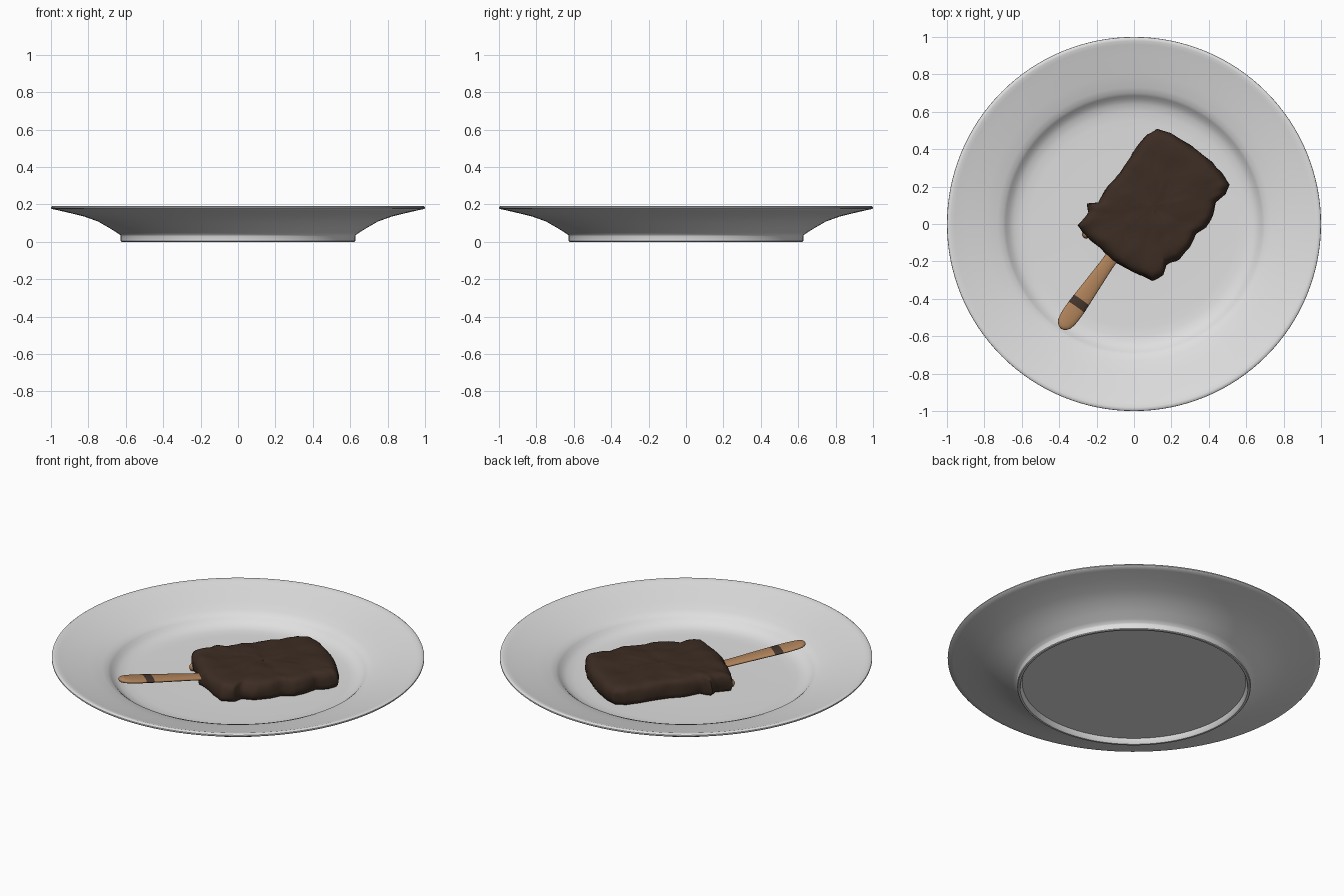
import bpy
import bmesh
from math import sin, cos, pi
from mathutils import Vector, noise

cube = bpy.data.objects.get("Cube")
if cube:
    bpy.data.objects.remove(cube, do_unlink=True)


def material(name, color):
    mat = bpy.data.materials.new(name)
    mat.use_nodes = True
    mat.diffuse_color = (*color, 1)
    bsdf = next(n for n in mat.node_tree.nodes if n.type == 'BSDF_PRINCIPLED')
    bsdf.inputs["Base Color"].default_value = (*color, 1)
    return mat


white = material("white_ceramic", (.74, .74, .74))
chocolate = material("chocolate", (.046, .026, .017))
wood = material("wood", (.42, .22, .1))
dark = material("dark_stripe", (.055, .035, .024))


def finish(obj, angle):
    bpy.ops.object.select_all(action='DESELECT')
    obj.select_set(True)
    bpy.context.view_layer.objects.active = obj
    bpy.ops.object.shade_smooth_by_angle(angle=angle)


def loft(name, rings, start, end, mats, angle, rule=None):
    """Skin closed rings of points and close both ends on a pole point."""
    bm = bmesh.new()
    loops = [[bm.verts.new(p) for p in ring] for ring in rings]
    n = len(loops[0])
    for row, (a, b) in enumerate(zip(loops, loops[1:])):
        for i in range(n):
            j = (i + 1) % n
            face = bm.faces.new((a[i], a[j], b[j], b[i]))
            face.material_index = rule(row) if rule else 0
    for pole, loop in ((start, loops[0]), (end, loops[-1])):
        tip = bm.verts.new(pole)
        for i in range(n):
            bm.faces.new((tip, loop[i], loop[(i + 1) % n]))
    bmesh.ops.recalc_face_normals(bm, faces=bm.faces)
    mesh = bpy.data.meshes.new(name)
    bm.to_mesh(mesh)
    bm.free()
    obj = bpy.data.objects.new(name, mesh)
    bpy.context.collection.objects.link(obj)
    for mat in mats:
        mesh.materials.append(mat)
    finish(obj, angle)
    return obj


# Plate: turned profile from the well, over the rim, down to the foot ring
profile = [(.3, .055), (.55, .055), (.6, .058), (.64, .066), (.67, .083),
           (.685, .1), (.7, .112), (.73, .124), (.8, .143), (.9, .169),
           (.96, .185), (.98, .191), (.992, .191), (.999, .186), (1, .18),
           (.995, .175), (.97, .17), (.9, .154), (.82, .134), (.75, .109),
           (.69, .075), (.65, .05), (.63, .037), (.627, .03), (.627, .004),
           (.623, 0), (.612, 0), (.608, .004), (.6, .03), (.3, .03)]
SIDES = 128
circle = [(cos(2 * pi * i / SIDES), sin(2 * pi * i / SIDES)) for i in range(SIDES)]
loft("plate", [[(r * c, r * s, z) for c, s in circle] for r, z in profile],
     (0, 0, .055), (0, 0, .03), [white], .7)

# Coated bar: lumpy outline lofted through a rounded height profile
outline = [(.12, .51), (.19, .49), (.28, .44), (.35, .39), (.42, .33), (.47, .27),
           (.51, .21), (.49, .16), (.44, .12), (.42, .04), (.39, -.02), (.33, -.06),
           (.3, -.12), (.24, -.19), (.17, -.22), (.16, -.27), (.1, -.305), (.02, -.27),
           (-.05, -.23), (-.12, -.2), (-.18, -.13), (-.25, -.07), (-.305, -.01),
           (-.245, .06), (-.25, .105), (-.19, .115), (-.14, .21), (-.08, .27),
           (-.03, .34), (.02, .42), (.065, .48)]
edge = []
for k, p in enumerate(outline):
    a, b = Vector(p), Vector(outline[(k + 1) % len(outline)])
    edge += [a.lerp(b, t / 4) for t in range(4)]
center = Vector((.11, .1))
layers = [(.5, .055), (.9, .055), (.96, .06), (.985, .072), (.995, .09), (.99, .11),
          (.98, .128), (.96, .142), (.93, .153), (.88, .16), (.8, .163)]
layers += [(s / 10, .164) for s in range(7, 0, -1)]


def lumpy(p, scale, z):
    q = center + (p - center) * scale
    v = Vector((q.x, q.y, z))
    if z > .06:
        v += noise.noise_vector(v * 9) * .009 + noise.noise_vector(v * 24) * .004
    return v


loft("chocolate_bar", [[lumpy(p, s, z) for p in edge] for s, z in layers],
     (*center, .055), (*center, .165), [chocolate], 1.2)

# Wooden stick: flattened oval sections, wider at the rounded tip, with a stripe
along = Vector((.58, .815, -.12)).normalized()
across = Vector((.815, -.58, 0)).normalized()
up = across.cross(along)
tip = Vector((-.39, -.56, .16))
sections = [(.004, .015), (.012, .027), (.03, .041), (.06, .048), (.1, .051),
            (.143, .051), (.19, .049), (.3, .043), (.42, .037), (.6, .035)]


def oval(distance, half):
    ring = []
    for i in range(32):
        a = 2 * pi * i / 32
        ring.append(tip + along * distance + across * half * cos(a)
                    + up * min(.014, half * .5) * sin(a))
    return ring


loft("stick", [oval(d, w) for d, w in sections], tip, tip + along * .6,
     [wood, dark], .9, lambda row: int(row == 5))

# Small exposed crumb at the end of the bar
bpy.ops.mesh.primitive_uv_sphere_add(segments=16, ring_count=8, radius=.022,
                                     location=(-.255, -.055, .077))
crumb = bpy.context.object
crumb.name = "crumb"
crumb.data.materials.append(wood)
finish(crumb, 1)
